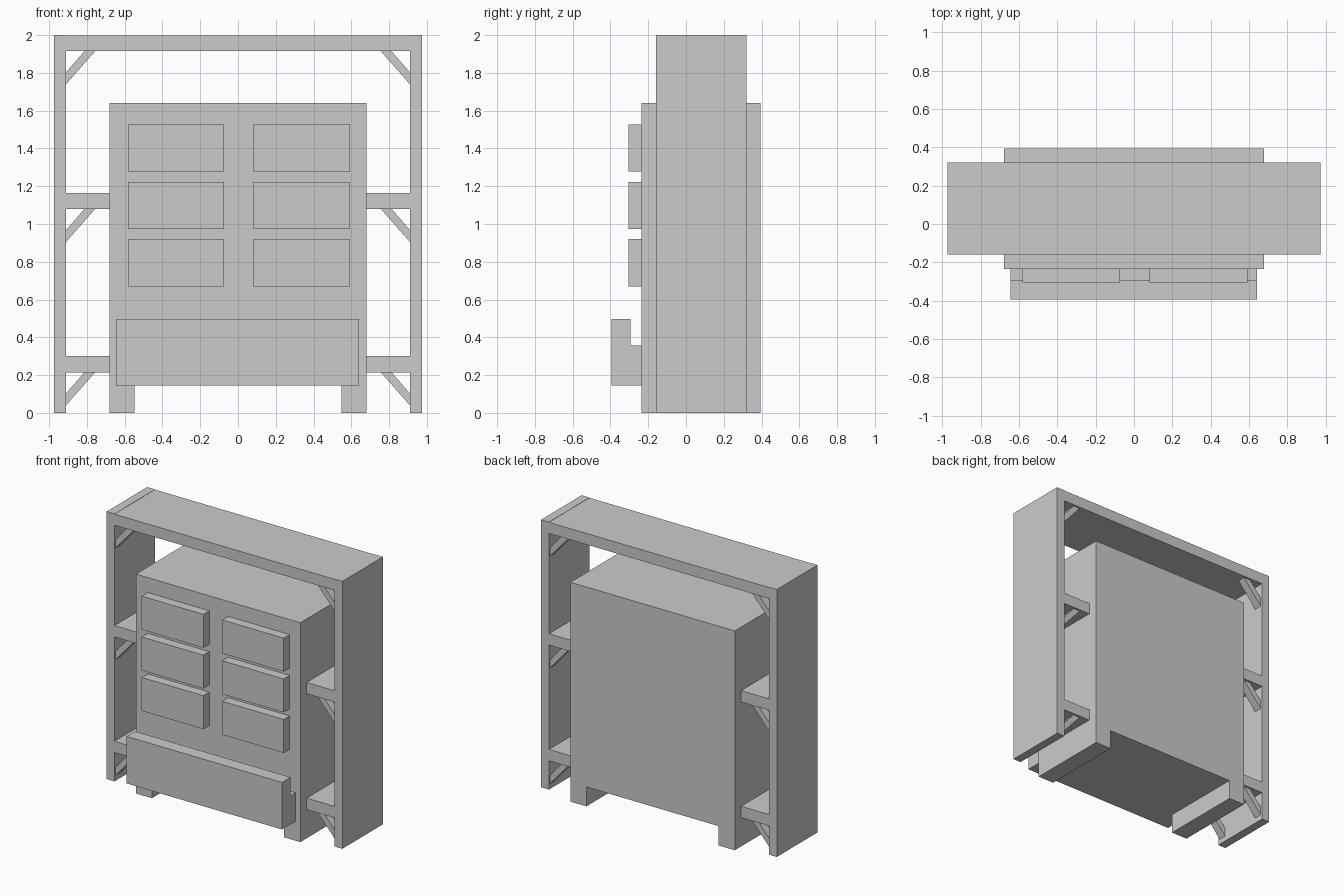
import bpy

if "Cube" in bpy.data.objects:
    bpy.data.objects.remove(bpy.data.objects["Cube"])


def prism(name, profile, lo, hi, axis="y"):
    """Extrude a closed profile: (x, z) points along y, or (y, z) points along x."""
    n = len(profile)
    place = (lambda p, d: (p[0], d, p[1])) if axis == "y" else (lambda p, d: (d, p[0], p[1]))
    verts = [place(p, d) for d in (lo, hi) for p in profile]
    faces = [list(range(n)), list(range(2 * n - 1, n - 1, -1))]
    faces += [[(i + 1) % n, i, n + i, n + (i + 1) % n] for i in range(n)]
    # keep normals outward whichever way the profile winds
    area = sum(profile[i][0] * profile[(i + 1) % n][1] - profile[(i + 1) % n][0] * profile[i][1]
               for i in range(n))
    if (area < 0) == (axis == "y"):
        faces = [f[::-1] for f in faces]
    mesh = bpy.data.meshes.new(name)
    mesh.from_pydata(verts, [], faces)
    mesh.update()
    obj = bpy.data.objects.new(name, mesh)
    bpy.context.collection.objects.link(obj)
    return obj


def box(name, x0, x1, y0, y1, z0, z1):
    return prism(name, [(x0, z0), (x1, z0), (x1, z1), (x0, z1)], y0, y1)


FRAME_Y = (-0.16, 0.32)
POST_IN, POST_OUT = 0.91, 0.975
BODY_X, BODY_FRONT, BODY_BACK = 0.68, -0.235, 0.395
BEAM_Z = 1.915

# cabinet body with two full-depth legs
half = [(0.547, 0), (BODY_X, 0), (BODY_X, 1.64)]
outline = half + [(-x, z) for x, z in reversed(half)] + [(-0.547, 0.145), (0.547, 0.145)]
prism("cabinet_body", outline, BODY_FRONT, BODY_BACK)

# six raised front panels
for row, z in enumerate((0.67, 0.973, 1.278)):
    for side, x in (("left", -0.583), ("right", 0.082)):
        box(f"front_panel_{side}_{row + 1}", x, x + 0.51, -0.305, BODY_FRONT, z, z + 0.25)

# front trough with a raised lip
prism("front_trough", [(-0.395, 0.145), (BODY_FRONT, 0.145), (BODY_FRONT, 0.358),
                       (-0.295, 0.358), (-0.295, 0.497), (-0.395, 0.497)],
      -0.645, 0.641, axis="x")

# outer frame
box("top_beam", -POST_IN, POST_IN, *FRAME_Y, BEAM_Z, 1.998)
for side, s in (("left", -1), ("right", 1)):
    x0, x1 = sorted((s * POST_IN, s * POST_OUT))
    box(f"{side}_post", x0, x1, *FRAME_Y, 0, 2)

    # side shelves joining body and posts
    shelf_bottoms = (0.215, 1.08)
    x0, x1 = sorted((s * BODY_X, s * POST_IN))
    for i, z in enumerate(shelf_bottoms):
        box(f"{side}_shelf_{i + 1}", x0, x1, *FRAME_Y, z, z + 0.085)

    # diagonal braces, front and back, under each shelf and the beam
    for i, z in enumerate((*shelf_bottoms, BEAM_Z)):
        bar = [(s * POST_IN, z - 0.175), (s * POST_IN, z - 0.112),
               (s * 0.813, z), (s * 0.756, z)]
        for end, y in (("front", -0.145), ("back", 0.245)):
            prism(f"{side}_{end}_brace_{i + 1}", bar, y, y + 0.06)
